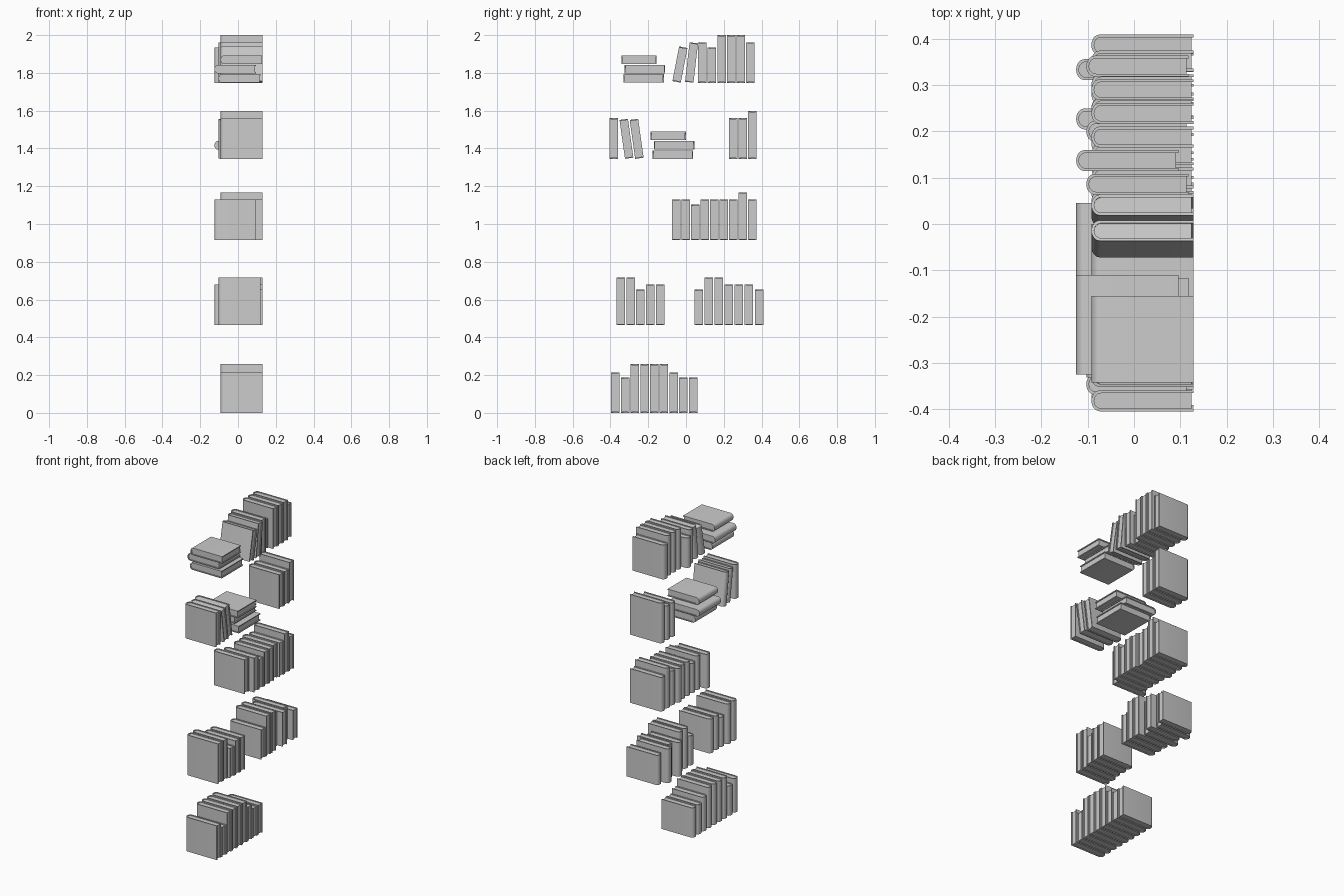
import bpy, bmesh, math
from mathutils import Matrix, Vector

if "Cube" in bpy.data.objects:
    bpy.data.objects.remove(bpy.data.objects["Cube"], do_unlink=True)

grey = bpy.data.materials.new("light_grey")
grey.use_nodes = True
grey.diffuse_color = (0.6, 0.6, 0.6, 1)
grey.node_tree.nodes["Principled BSDF"].inputs["Base Color"].default_value = (0.6, 0.6, 0.6, 1)

BACK, FRONT = -0.092, 0.129      # spine and fore-edge in x
THICK, BOARD = 0.045, 0.006
SMALL, MEDIUM, TALL = 0.187, 0.215, 0.253
IN, MID, OUT = 0.0, -0.011, -0.033   # how far a book is pulled out


def u_profile(inset, front):
    """U-shaped outline with a rounded spine."""
    half, depth = THICK / 2 - inset, 0.018 - inset * 0.5
    x0 = BACK + inset
    pts = [(front, -half)]
    for i in range(13):
        a = -math.pi / 2 + math.pi * i / 12
        pts.append((x0 + depth * (1 - math.cos(a)), half * math.sin(a)))
    return pts + [(front, half)]


def extrude_up(bm, faces, height):
    res = bmesh.ops.extrude_face_region(bm, geom=faces)
    verts = [g for g in res["geom"] if isinstance(g, bmesh.types.BMVert)]
    bmesh.ops.translate(bm, verts=verts, vec=(0, 0, height))


def make_book(name, height, matrix):
    bm = bmesh.new()
    # cover: two boards joined by the spine
    outer = [bm.verts.new((x, y, 0)) for x, y in u_profile(0, FRONT)]
    inner = [bm.verts.new((x, y, 0)) for x, y in u_profile(BOARD, FRONT)]
    strip = [bm.faces.new((outer[i], outer[i + 1], inner[i + 1], inner[i]))
             for i in range(len(outer) - 1)]
    extrude_up(bm, strip, height)
    # page block, slightly recessed
    pages = [bm.verts.new((x, y, 0.004)) for x, y in u_profile(BOARD, FRONT - 0.005)]
    extrude_up(bm, [bm.faces.new(pages)], height - 0.008)
    bmesh.ops.recalc_face_normals(bm, faces=bm.faces)
    mesh = bpy.data.meshes.new(name)
    bm.to_mesh(mesh)
    bm.free()
    mesh.materials.append(grey)
    for p in mesh.polygons:
        p.use_smooth = True
    mesh.set_sharp_from_angle(angle=math.radians(35))
    ob = bpy.data.objects.new(name, mesh)
    ob.matrix_world = matrix
    bpy.context.collection.objects.link(ob)


def row(name, z, y, pitch, books):
    """Upright books side by side."""
    for i, (height, pull) in enumerate(books):
        make_book(f"{name}_{i + 1}", height, Matrix.Translation((pull, y + i * pitch, z)))


def leaning(name, z, y_min, height, degrees, pull=IN):
    """Tilted book whose lowest edge rests on z; positive tilt leans to +y."""
    rot = Matrix.Rotation(math.radians(-degrees), 4, "X")
    corners = [rot @ Vector((0, s * THICK / 2, h)) for s in (-1, 1) for h in (0, height)]
    low_y = min(c.y for c in corners)
    low_z = min(c.z for c in corners)
    make_book(name, height, Matrix.Translation((pull, y_min - low_y, z - low_z)) @ rot)


def stack(name, z, books):
    """Books lying flat, listed from the bottom up."""
    lay = Matrix.Rotation(math.radians(-90), 4, "X")
    for i, (y, height, pull) in enumerate(books):
        make_book(f"{name}_{i + 1}", height,
                  Matrix.Translation((pull, y, z + THICK / 2 + i * 0.0495)) @ lay)


# lowest shelf
row("bottom_row_book", 0, -0.374, 0.0515,
    [(MEDIUM, IN), (SMALL, IN)] + [(TALL + 0.005, IN)] * 4
    + [(MEDIUM, IN), (SMALL, IN), (SMALL, IN)])

# second shelf
row("second_left_book", 0.465, -0.346, 0.0525,
    [(TALL, MID), (TALL, MID), (SMALL, IN), (MEDIUM, IN), (MEDIUM, IN)])
row("second_right_book", 0.465, 0.067, 0.0533,
    [(SMALL, IN), (TALL, IN), (TALL, IN), (MEDIUM, OUT), (MEDIUM, IN),
     (MEDIUM, OUT), (SMALL, IN)])

# third shelf
row("third_row_book", 0.915, -0.052, 0.0504,
    [(MEDIUM, OUT), (MEDIUM, IN), (SMALL, IN), (MEDIUM, IN), (MEDIUM, IN),
     (MEDIUM, MID), (MEDIUM, IN), (TALL, IN), (MEDIUM, IN)])

# fourth shelf
row("fourth_left_book", 1.345, -0.382, 0.05, [(MEDIUM, IN)])
leaning("fourth_leaning_book_1", 1.345, -0.352, 0.208, -8)
leaning("fourth_leaning_book_2", 1.345, -0.298, 0.208, -8, MID)
stack("fourth_stack_book", 1.345,
      [(-0.177, MEDIUM, IN), (-0.170, MEDIUM, OUT), (-0.187, SMALL, IN)])
row("fourth_right_book", 1.345, 0.249, 0.0515, [(MEDIUM, IN), (MEDIUM, IN), (TALL, IN)])

# top shelf
stack("top_stack_book", 1.748,
      [(-0.332, MEDIUM, MID), (-0.325, MEDIUM, OUT), (-0.342, SMALL, IN)])
leaning("top_leaning_book_1", 1.748, -0.072, SMALL, 11)
leaning("top_leaning_book_2", 1.748, -0.005, 0.21, 6.5)
row("top_row_book", 1.747, 0.086, 0.051,
    [(MEDIUM, MID), (SMALL, OUT), (TALL, IN), (TALL, IN), (TALL, IN), (MEDIUM, MID)])
